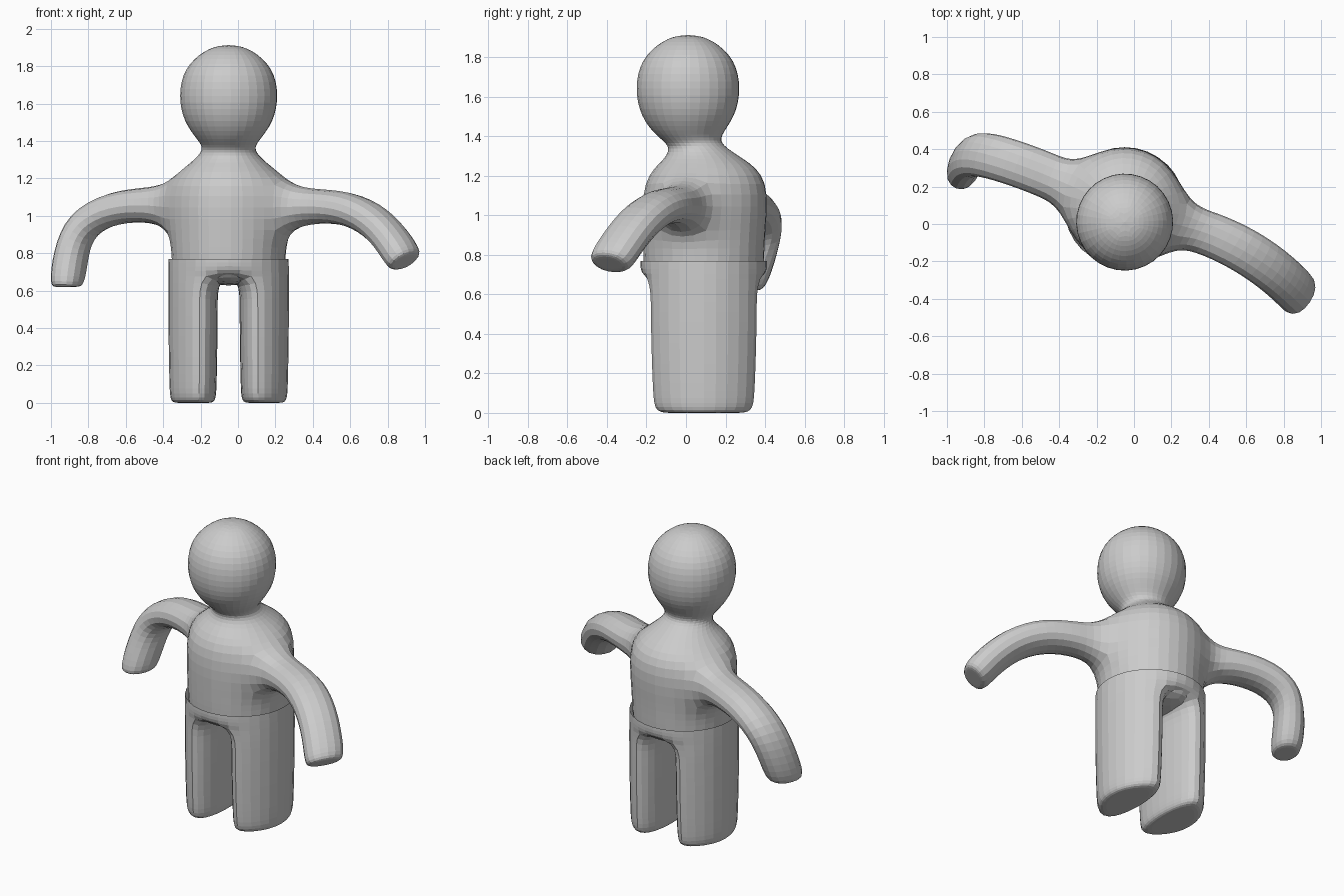
import bpy, bmesh, math
from mathutils import Vector, Matrix

cube = bpy.data.objects.get("Cube")
if cube:
    bpy.data.objects.remove(cube)

grey = bpy.data.materials.new("plain grey")
grey.use_nodes = True
grey.diffuse_color = (0.6, 0.6, 0.6, 1)
grey.node_tree.nodes["Principled BSDF"].inputs["Base Color"].default_value = (0.6, 0.6, 0.6, 1)

CX, CY = -0.05, 0.09
FIT = 1 / 0.9  # cage is larger than the rounded result


def octagon(bm, z, radius, cy=CY, turn=0.0):
    """Eight cage points around the body axis."""
    angles = [math.radians(22.5 + 45 * k + turn) for k in range(8)]
    r = radius * FIT
    return [bm.verts.new((CX + r * math.cos(a), cy + r * math.sin(a), z)) for a in angles]


def bridge(bm, a, b, skip=()):
    n = len(a)
    for k in range(n):
        if k not in skip:
            bm.faces.new((a[k], a[(k + 1) % n], b[(k + 1) % n], b[k]))


def finish(bm, name):
    bmesh.ops.recalc_face_normals(bm, faces=bm.faces[:])
    mesh = bpy.data.meshes.new(name)
    bm.to_mesh(mesh)
    bm.free()
    mesh.materials.append(grey)
    obj = bpy.data.objects.new(name, mesh)
    bpy.context.collection.objects.link(obj)
    sub = obj.modifiers.new("rounding", 'SUBSURF')
    sub.levels = sub.render_levels = 2
    return obj


def arm(bm, socket, path, yaw):
    """Extrude a four-sided sleeve from the socket along the path."""
    d = Vector((math.cos(yaw), math.sin(yaw), 0))
    w = Vector((0, 0, 1)).cross(d)
    pts = [Vector(p) for p in path]
    previous = socket
    last = len(pts) - 1
    for i, p in enumerate(pts):
        t = pts[min(i + 1, last)] - pts[max(i - 1, 0)]
        u = t.cross(w).normalized()
        sizes = (1, 0.55) if i == last else (1,)
        for s in sizes:
            hw, hh = 0.132 * s, 0.098 * s
            corners = ((-1, -1), (1, -1), (1, 1), (-1, 1))
            ring = [bm.verts.new(p + w * hw * a + u * hh * b) for a, b in corners]
            bridge(bm, previous, ring)
            previous = ring
    bm.faces.new(previous)


# Head, neck, torso and arms in one cage: height, radius, depth centre
bm = bmesh.new()
profile = [
    (0.62, 0.29, CY), (0.76, 0.305, CY), (0.90, 0.307, CY), (1.19, 0.325, 0.10),
    (1.29, 0.19, 0.095), (1.355, 0.13, 0.05), (1.40, 0.16, 0.01), (1.50, 0.24, 0.01),
    (1.64, 0.268, 0.01), (1.79, 0.24, 0.01), (1.89, 0.125, 0.01),
]
rings = [octagon(bm, z, r, cy, -20) for z, r, cy in profile]
SHOULDER = 2
for i in range(len(rings) - 1):
    bridge(bm, rings[i], rings[i + 1], (3, 7) if i == SHOULDER else ())
bm.faces.new(rings[0])
crown = bm.verts.new((CX, 0.01, 1.925))
for k in range(8):
    bm.faces.new((rings[-1][k], rings[-1][(k + 1) % 8], crown))

low, high = rings[SHOULDER], rings[SHOULDER + 1]
arm(bm, (low[7], low[0], high[0], high[7]),
    [(0.38, -0.04, 1.05), (0.58, -0.13, 1.05), (0.74, -0.24, 0.97), (0.84, -0.33, 0.85),
     (0.895, -0.39, 0.755)], math.radians(-34))
arm(bm, (low[3], low[4], high[4], high[3]),
    [(-0.46, 0.26, 1.06), (-0.66, 0.335, 1.05), (-0.84, 0.385, 0.96), (-0.895, 0.345, 0.80),
     (-0.915, 0.285, 0.62)], math.radians(160))
finish(bm, "upper_body")

# Trousers: round waist split into two legs below an arched crotch
bm = bmesh.new()
waist = octagon(bm, 0.77, 0.32)
hip = octagon(bm, 0.69, 0.322)
bridge(bm, hip, waist)


def inner_pair(side, z):
    return [bm.verts.new((CX + side * 0.055, CY + y, z)) for y in (0.15, -0.15)]


right_in, left_in = inner_pair(-1, 0.665), inner_pair(1, 0.665)
# crotch ceiling: back, middle and front panels
bm.faces.new((hip[1], hip[2], right_in[0], left_in[0]))
bm.faces.new((left_in[0], right_in[0], right_in[1], left_in[1]))
bm.faces.new((left_in[1], right_in[1], hip[5], hip[6]))

for side, inner, outer in ((1, left_in, (6, 7, 0, 1)), (-1, right_in[::-1], (2, 3, 4, 5))):
    top = [hip[k] for k in outer] + inner
    previous = top
    middle = Vector((CX + side * 0.19, CY, 0))
    for z, s in ((0.52, 1.0), (0.30, 0.985), (0.09, 0.955), (0.0, 0.92), (0.0, 0.6)):
        ring = []
        for v in top:
            flat = Vector((v.co.x, v.co.y, 0))
            p = middle + (flat - middle) * s
            ring.append(bm.verts.new((p.x, p.y, z)))
        bridge(bm, previous, ring)
        previous = ring
    bm.faces.new(previous)
finish(bm, "trousers")
